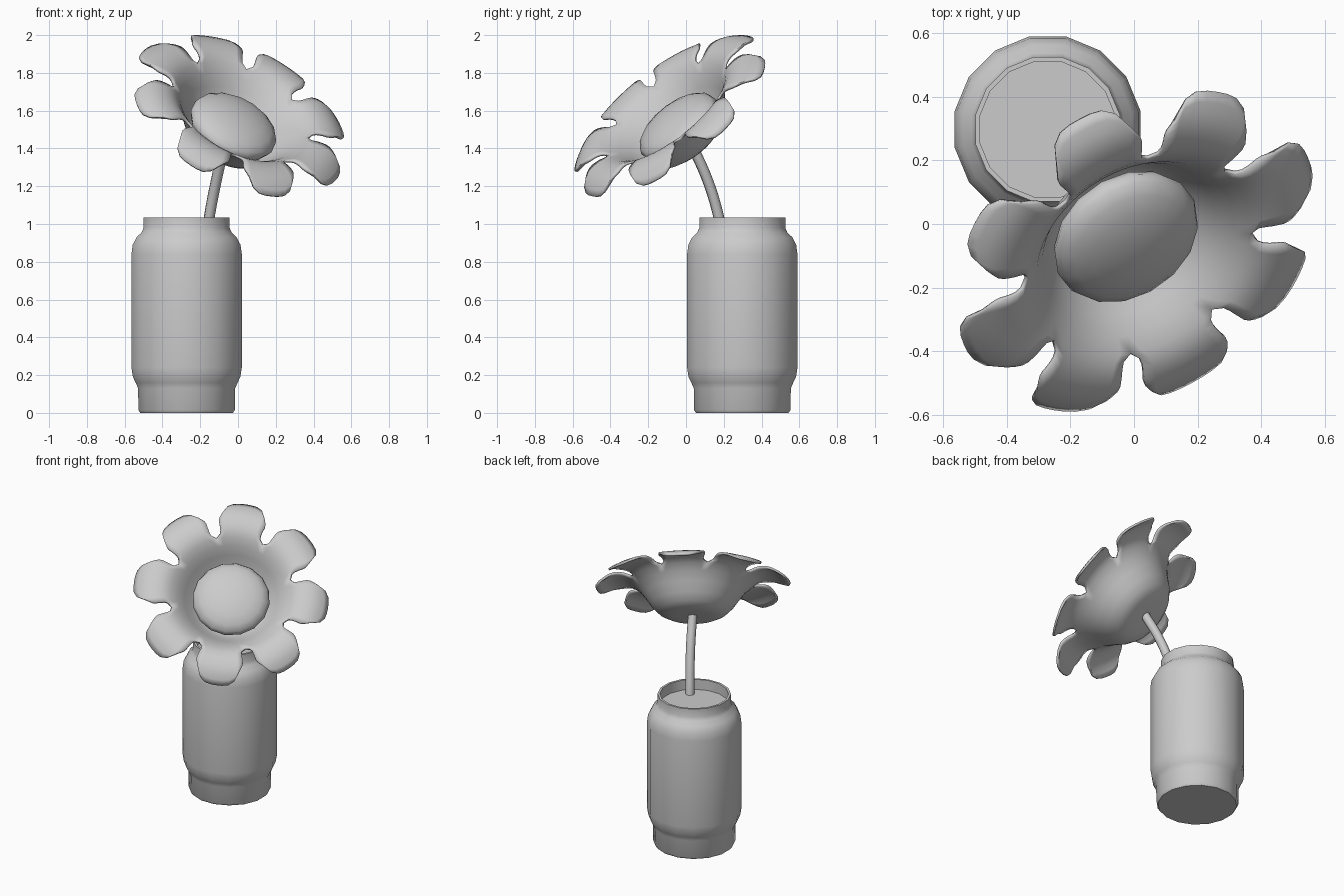
import bpy, bmesh, math
from mathutils import Vector, Matrix

cube = bpy.data.objects.get("Cube")
if cube:
    bpy.data.objects.remove(cube)

grey = bpy.data.materials.new("plain_grey")
grey.use_nodes = True
GREY = (0.6, 0.6, 0.6, 1)
grey.diffuse_color = GREY
grey.node_tree.nodes["Principled BSDF"].inputs["Base Color"].default_value = GREY


def finish(bm, name, matrix, angle=40):
    """Turn a bmesh into a smooth shaded object."""
    bmesh.ops.remove_doubles(bm, verts=bm.verts, dist=0.0005)
    bmesh.ops.recalc_face_normals(bm, faces=bm.faces)
    mesh = bpy.data.meshes.new(name)
    bm.to_mesh(mesh)
    bm.free()
    mesh.materials.append(grey)
    obj = bpy.data.objects.new(name, mesh)
    bpy.context.collection.objects.link(obj)
    obj.matrix_world = matrix
    bpy.ops.object.select_all(action='DESELECT')
    obj.select_set(True)
    bpy.context.view_layer.objects.active = obj
    bpy.ops.object.shade_smooth_by_angle(angle=math.radians(angle))
    return obj


def lathe(profile, name, matrix, steps=16):
    """Spin a (radius, height) profile around z."""
    bm = bmesh.new()
    verts = [bm.verts.new((r, 0, z)) for r, z in profile]
    edges = [bm.edges.new(pair) for pair in zip(verts, verts[1:])]
    bmesh.ops.spin(bm, geom=verts + edges, cent=(0, 0, 0), axis=(0, 0, 1),
                   angle=math.tau, steps=steps)
    return finish(bm, name, matrix)


def interpolate(points, x):
    """Smooth (Catmull-Rom style) lookup in a list of (x, y) points."""
    n = len(points)
    slope = [(points[min(i + 1, n - 1)][1] - points[max(i - 1, 0)][1]) /
             (points[min(i + 1, n - 1)][0] - points[max(i - 1, 0)][0]) for i in range(n)]
    for i in range(n - 1):
        (xa, ya), (xb, yb) = points[i], points[i + 1]
        if x <= xb or i == n - 2:
            d = xb - xa
            t = min(max((x - xa) / d, 0), 1)
            return ((2*t**3 - 3*t**2 + 1) * ya + (t**3 - 2*t**2 + t) * d * slope[i]
                    + (3*t**2 - 2*t**3) * yb + (t**3 - t**2) * d * slope[i + 1])


# Jar: foot, body, shoulder, neck and the inside of the neck
jar_place = Matrix.Translation((-0.272, 0.298, 0)) @ Matrix.Rotation(math.pi / 16, 4, 'Z')
lathe([(0, 0), (0.25, 0), (0.26, 0.015), (0.262, 0.13), (0.275, 0.16), (0.29, 0.19),
       (0.298, 0.24), (0.298, 0.84), (0.291, 0.89), (0.27, 0.93), (0.243, 0.955),
       (0.232, 0.98), (0.232, 1.035), (0.217, 1.035), (0.217, 0.96)], "jar", jar_place)
lathe([(0, 0.965), (0.218, 0.965)], "water_surface", jar_place)

# Flower frame: local z is the facing direction, local x points to the top petal
facing = Vector((0.39, -0.57, 0.72)).normalized()
top = Vector((-0.13, 0.34, 0.48))
top = (top - facing * top.dot(facing)).normalized()
side = facing.cross(top)
flower = Matrix((top, side, facing)).transposed().to_4x4()
flower.translation = (-0.025, -0.04, 1.515)

# Petals: a bowl split into eight rounded lobes beyond the notch radius
BOWL = [(0, -0.12), (0.17, -0.115), (0.24, -0.07), (0.29, 0.0), (0.35, 0.075),
        (0.42, 0.122), (0.5, 0.13), (0.56, 0.112), (0.62, 0.07)]
LOBE = [(0, 22.5), (0.12, 18.5), (0.4, 17.6), (0.7, 17.4), (1, 14)]
NOTCH, REACH, COLS = 0.385, 0.23, 8
rows = [(NOTCH * i / 9, 0) for i in range(10)] + [(NOTCH, i / 8) for i in range(1, 9)]
bm = bmesh.new()
for petal in range(8):
    grid = []
    for base, t in rows:
        line = []
        for c in range(COLS + 1):
            s = 2 * c / COLS - 1
            r = base + t * REACH * (1 - 0.32 * s**4)
            a = math.radians(petal * 45 + s * interpolate(LOBE, t))
            line.append(bm.verts.new((r * math.cos(a), r * math.sin(a), interpolate(BOWL, r))))
        grid.append(line)
    for lower, upper in zip(grid, grid[1:]):
        for c in range(COLS):
            bm.faces.new((lower[c], upper[c], upper[c + 1], lower[c + 1]))
petals = finish(bm, "petals", flower, 60)
shell = petals.modifiers.new("thickness", 'SOLIDIFY')
shell.thickness = 0.014
shell.offset = 0

# Flower centre: a flattened ball resting in the bowl
bm = bmesh.new()
bmesh.ops.create_uvsphere(bm, u_segments=16, v_segments=10, radius=0.245)
bmesh.ops.scale(bm, vec=(1, 1, 0.38), verts=bm.verts)
finish(bm, "flower_centre", flower, 60)

# Stem: a bent tube from the jar to the back of the flower
curve = bpy.data.curves.new("stem", 'CURVE')
curve.dimensions = '3D'
curve.bevel_depth = 0.029
curve.bevel_resolution = 2
curve.use_fill_caps = True
path = [(-0.17, 0.20, 0.9), (-0.153, 0.175, 1.03), (-0.115, 0.115, 1.23),
        flower @ Vector((0, 0, -0.11))]
spline = curve.splines.new('BEZIER')
spline.bezier_points.add(len(path) - 1)
for point, co in zip(spline.bezier_points, path):
    point.co = co
    point.handle_left_type = point.handle_right_type = 'AUTO'
curve.materials.append(grey)
stem = bpy.data.objects.new("stem", curve)
bpy.context.collection.objects.link(stem)
